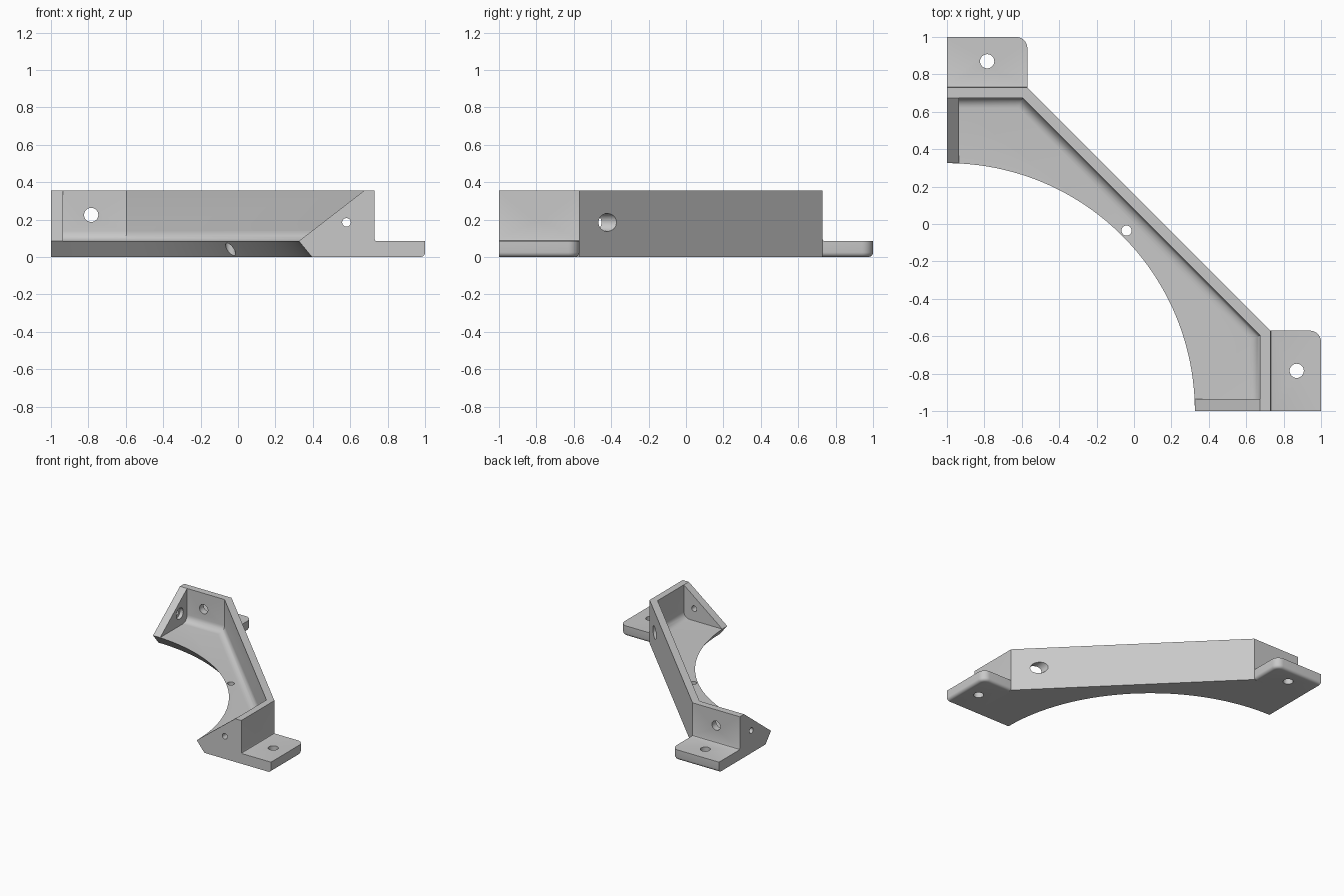
import bpy, bmesh
from math import pi
from mathutils import Matrix, Vector

cube = bpy.data.objects.get("Cube")
if cube:
    bpy.data.objects.remove(cube, do_unlink=True)

# Shared sizes
FLOOR, TOP = 0.085, 0.355
OUT, INN = 0.73, 0.675          # outer and inner wall faces
END = -0.935                    # inner face of the end gussets
SWAP = Matrix(((0, 1, 0, 0), (1, 0, 0, 0), (0, 0, 1, 0), (0, 0, 0, 1)))

grey = bpy.data.materials.new("plain grey")
grey.use_nodes = True
colour = (0.58, 0.58, 0.58, 1)
grey.diffuse_color = colour
for node in grey.node_tree.nodes:
    if node.type == 'BSDF_PRINCIPLED':
        node.inputs["Base Color"].default_value = colour


def finish(bm, name, swap=False):
    """Turn a bmesh into an object, optionally mirrored across x = y."""
    if swap:
        bm.transform(SWAP)
    bmesh.ops.recalc_face_normals(bm, faces=bm.faces)
    mesh = bpy.data.meshes.new(name)
    bm.to_mesh(mesh)
    bm.free()
    mesh.materials.append(grey)
    ob = bpy.data.objects.new(name, mesh)
    bpy.context.collection.objects.link(ob)
    return ob


def prism(points, lo, hi, axis='Z'):
    """Extrude a profile: (x, y) along Z, or (y, z) along X."""
    bm = bmesh.new()
    place = (lambda a, b: (a, b, lo)) if axis == 'Z' else (lambda a, b: (lo, a, b))
    face = bm.faces.new([bm.verts.new(place(*p)) for p in points])
    step = Vector((0, 0, hi - lo)) if axis == 'Z' else Vector((hi - lo, 0, 0))
    new = bmesh.ops.extrude_face_region(bm, geom=[face])["geom"]
    bmesh.ops.translate(bm, vec=step, verts=[v for v in new if isinstance(v, bmesh.types.BMVert)])
    bmesh.ops.recalc_face_normals(bm, faces=bm.faces)
    return bm


def round_edges(bm, test, radius, segments):
    """Round every edge whose two ends pass the test."""
    edges = [e for e in bm.edges if test(*[v.co for v in e.verts])]
    bmesh.ops.bevel(bm, geom=edges, offset=radius, segments=segments, profile=0.5,
                    affect='EDGES', clamp_overlap=True)


def rod(centre, axis, radius, length, top_radius=None, sides=32):
    """Cylinder or cone along the given axis."""
    bm = bmesh.new()
    turn = {'X': Matrix.Rotation(pi / 2, 4, 'Y'), 'Y': Matrix.Rotation(pi / 2, 4, 'X'),
            'Z': Matrix.Identity(4)}[axis]
    bmesh.ops.create_cone(bm, cap_ends=True, segments=sides, radius1=radius,
                          radius2=top_radius or radius, depth=length,
                          matrix=Matrix.Translation(centre) @ turn)
    return bm


def combine(target, bm, operation, swap=False):
    """Add or cut a shape and discard the helper."""
    tool = finish(bm, "helper", swap)
    tool.hide_render = True
    mod = target.modifiers.new("join", 'BOOLEAN')
    mod.operation = operation
    mod.solver = 'EXACT'
    mod.object = tool
    bpy.context.view_layer.objects.active = target
    bpy.ops.object.modifier_apply(modifier=mod.name)
    bpy.data.objects.remove(tool, do_unlink=True)


# Solid block with the long diagonal face
bracket = finish(prism([(-1, -1), (OUT, -1), (OUT, -0.57), (-0.57, OUT), (-1, OUT)], 0, TOP),
                 "corner_bracket")

# Pocket with rounded floor edges along the three walls
pocket = prism([(END, END), (INN, END), (INN, -0.595), (-0.595, INN), (END, INN)], FLOOR, 0.5)
round_edges(pocket, lambda a, b: max(a.z, b.z) < 0.1 and a.x + a.y + b.x + b.y > -0.6, 0.055, 6)
combine(bracket, pocket, 'DIFFERENCE')

# Sloped tops of the end gussets
slope = [(-1.2, FLOOR), (0.325, FLOOR), (0.725, 0.394), (0.725, 0.6), (-1.2, 0.6)]
for swap in (False, True):
    combine(bracket, prism(slope, -1.1, END + 0.005, 'X'), 'DIFFERENCE', swap)

# Curved floor edge, undercut like a cone
combine(bracket, rod((-1, -1, 0.025), 'Z', 1.436, 0.15, 1.313, 192), 'DIFFERENCE')

fillet = [(0.71, 0.05), (0.741, 0.05), (0.741, FLOOR), (0.733, 0.088), (OUT, 0.096), (0.71, 0.096)]
for swap in (False, True):
    # Mounting tab with a rounded corner and rounded underside
    tab = prism([(-1, 0.71), (-0.57, 0.71), (-0.57, 1), (-1, 1)], 0, FLOOR)
    round_edges(tab, lambda a, b: min(a.x, b.x) > -0.6 and min(a.y, b.y) > 0.9, 0.06, 8)
    round_edges(tab, lambda a, b: max(a.z, b.z) < 0.01 and (a.x + b.x) / 2 > -0.9
                and (a.y + b.y) / 2 > 0.72, 0.025, 4)
    combine(bracket, tab, 'UNION', swap)
    combine(bracket, prism(fillet, -1, -0.572, 'X'), 'UNION', swap)
    # Screw holes in tab, wall and gusset
    combine(bracket, rod((-0.785, 0.87, 0.05), 'Z', 0.038, 0.3), 'DIFFERENCE', swap)
    combine(bracket, rod((-0.785, 0.7, 0.225), 'Y', 0.038, 0.2), 'DIFFERENCE', swap)
    combine(bracket, rod((-0.97, 0.58, 0.185), 'X', 0.023, 0.2), 'DIFFERENCE', swap)

# Counterbore, tool access hole and floor hole
combine(bracket, rod((-0.915, 0.58, 0.185), 'X', 0.045, 0.1), 'DIFFERENCE')
combine(bracket, rod((0.58, -0.45, 0.185), 'Y', 0.048, 0.34), 'DIFFERENCE')
combine(bracket, rod((-0.04, -0.035, 0.05), 'Z', 0.027, 0.3), 'DIFFERENCE')

# Smooth curves, crisp edges
bpy.ops.object.select_all(action='DESELECT')
bracket.select_set(True)
bpy.context.view_layer.objects.active = bracket
bpy.ops.object.shade_smooth_by_angle(angle=pi / 6)
